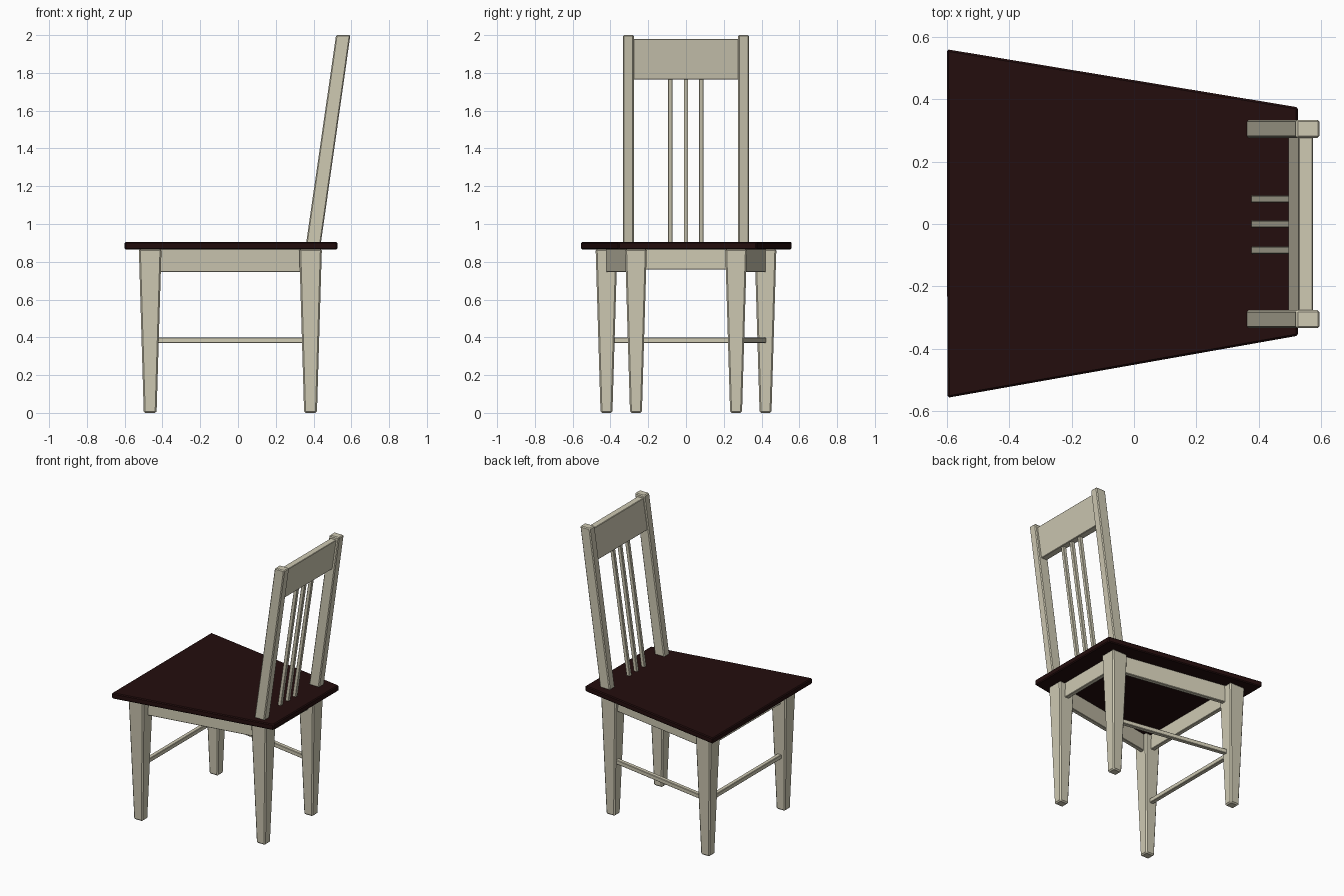
import bpy
import bmesh
from mathutils import Vector

cube = bpy.data.objects.get("Cube")
if cube:
    bpy.data.objects.remove(cube, do_unlink=True)


def material(name, colour):
    mat = bpy.data.materials.new(name)
    mat.use_nodes = True
    mat.diffuse_color = (*colour, 1)
    mat.node_tree.nodes["Principled BSDF"].inputs["Base Color"].default_value = (*colour, 1)
    return mat


cream = material("cream paint", (0.62, 0.585, 0.45))
dark = material("dark brown wood", (0.017, 0.004, 0.004))


def loft(name, bottom, z0, top, z1, mat, bevel):
    """Solid between two quads of xy corners, with softened edges."""
    bm = bmesh.new()
    low = [bm.verts.new((x, y, z0)) for x, y in bottom]
    high = [bm.verts.new((x, y, z1)) for x, y in top]
    bm.faces.new(low[::-1])
    bm.faces.new(high)
    for i in range(4):
        j = (i + 1) % 4
        bm.faces.new((low[i], low[j], high[j], high[i]))
    bmesh.ops.recalc_face_normals(bm, faces=bm.faces)
    mesh = bpy.data.meshes.new(name)
    bm.to_mesh(mesh)
    bm.free()
    mesh.materials.append(mat)
    obj = bpy.data.objects.new(name, mesh)
    bpy.context.collection.objects.link(obj)
    if bevel:
        mod = obj.modifiers.new("soft edges", 'BEVEL')
        mod.width = bevel
        mod.segments = 1
    return obj


def rect(x, y, sx, sy):
    return [(x - sx / 2, y - sy / 2), (x + sx / 2, y - sy / 2),
            (x + sx / 2, y + sy / 2), (x - sx / 2, y + sy / 2)]


def beam(name, start, end, width, z0, z1):
    """Level bar between two xy points."""
    a, b = Vector(start), Vector(end)
    d = (b - a).normalized()
    n = Vector((-d.y, d.x)) * width / 2
    quad = [a - n, b - n, b + n, a + n]
    return loft(name, quad, z0, quad, z1, cream, 0.003)


# Seat: wide at the sitting edge, narrow at the backrest
seat = [(-0.598, -0.557), (0.526, -0.358), (0.526, 0.374), (-0.6, 0.56)]
loft("seat", seat, 0.865, seat, 0.905, dark, 0.006)

# Tapered legs
FRONT_X, BACK_X = -0.465, 0.384
FRONT_Y, BACK_Y = 0.421, 0.265
for side, s in (("left", -1), ("right", 1)):
    for end, x, y in (("front", FRONT_X, FRONT_Y), ("back", BACK_X, BACK_Y)):
        loft(f"{end}_leg_{side}", rect(x, s * y, 0.068, 0.063), 0,
             rect(x, s * y, 0.12, 0.115), 0.867, cream, 0.008)
    # Side apron
    beam(f"side_apron_{side}", (FRONT_X, s * 0.415), (BACK_X, s * 0.27), 0.03, 0.745, 0.867)
    # Leaning backrest post
    loft(f"back_post_{side}", rect(0.4, s * 0.305, 0.078, 0.058), 0.9,
         rect(0.557, s * 0.305, 0.076, 0.058), 2.0, cream, 0.006)

# Front and back aprons
for end, x, y in (("front", FRONT_X, FRONT_Y), ("back", BACK_X, BACK_Y)):
    beam(f"{end}_apron", (x, -y), (x, y), 0.03, 0.76, 0.867)

# Stretchers: one across the front legs, one along a single side
beam("front_stretcher", (FRONT_X, -FRONT_Y), (FRONT_X, FRONT_Y), 0.03, 0.37, 0.4)
beam("side_stretcher", (FRONT_X, 0.415), (BACK_X, 0.27), 0.03, 0.37, 0.4)

# Backrest top rail and slats, leaning with the posts
loft("top_rail", rect(0.518, 0, 0.046, 0.57), 1.765,
     rect(0.551, 0, 0.046, 0.57), 1.98, cream, 0.003)
for i, y in enumerate((-0.084, 0, 0.08)):
    loft(f"back_slat_{i + 1}", rect(0.388, y, 0.025, 0.023), 0.9,
         rect(0.519, y, 0.025, 0.023), 1.775, cream, 0.002)
